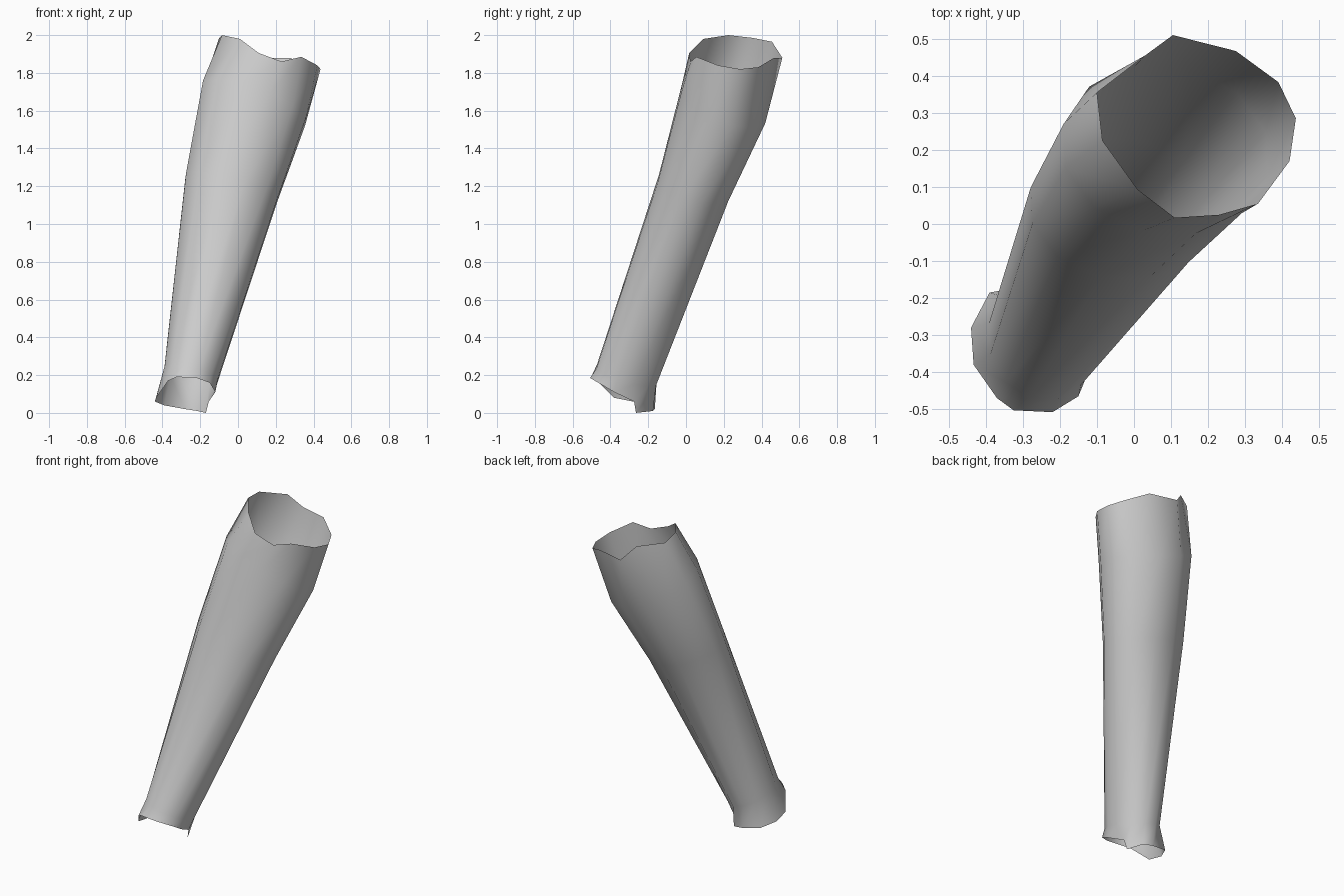
import bpy, bmesh
from math import sin, cos, radians
from mathutils import Vector

cube = bpy.data.objects.get("Cube")
if cube:
    bpy.data.objects.remove(cube)

SIDES = 12

# Plain grey cloth
grey = bpy.data.materials.new("plain_grey")
grey.use_nodes = True
colour = (0.6, 0.6, 0.6, 1)
grey.diffuse_color = colour
grey.node_tree.nodes["Principled BSDF"].inputs["Base Color"].default_value = colour


def oval(centre, ru, rv, tilt):
    """Oval cross-section square to the leaning axis, starting at the front."""
    u = Vector((1, -0.04, -tilt)).normalized() * ru
    v = Vector((-0.04, 1, -tilt)).normalized() * rv
    angles = [radians(-105 + 360 * k / SIDES) for k in range(SIDES)]
    return [Vector(centre) + u * cos(a) + v * sin(a) for a in angles]


# Uneven lower rim, with a collar hanging down at the back
lower_rim = [(-.325, -.503, .19), (-.22, -.508, .185), (-.15, -.465, .16),
             (-.12, -.38, .11), (-.155, -.275, .06), (-.17, -.265, 0),
             (-.215, -.175, .01), (-.28, -.165, .02), (-.39, -.185, .04),
             (-.44, -.28, .06), (-.433, -.38, .08), (-.37, -.47, .17)]

# Wavy upper rim
upper_rim = [(.11, .017, 1.905), (.23, .025, 1.86), (.335, .055, 1.885),
             (.42, .17, 1.84), (.437, .285, 1.82), (.39, .383, 1.83),
             (.275, .467, 1.88), (.105, .51, 1.88), (.03, .455, 1.965),
             (-.1, .355, 1.985), (-.085, .225, 2), (.01, .093, 1.98)]

rings = [lower_rim,
         oval((-.25, -.315, .2), .15, .17, .28),
         oval((-.035, .04, 1.19), .26, .2, .28),
         oval((.085, .2, 1.64), .3, .245, .36),
         upper_rim]

# Open sleeve: skin the rings together
bm = bmesh.new()
loops = [[bm.verts.new(p) for p in ring] for ring in rings]
for low, high in zip(loops, loops[1:]):
    for i in range(SIDES):
        j = (i + 1) % SIDES
        bm.faces.new((low[i], low[j], high[j], high[i]))
mesh = bpy.data.meshes.new("sleeve")
bm.to_mesh(mesh)
bm.free()
mesh.materials.append(grey)
sleeve = bpy.data.objects.new("sleeve", mesh)
bpy.context.collection.objects.link(sleeve)

bpy.ops.object.select_all(action='DESELECT')
sleeve.select_set(True)
bpy.context.view_layer.objects.active = sleeve
bpy.ops.object.shade_smooth()
